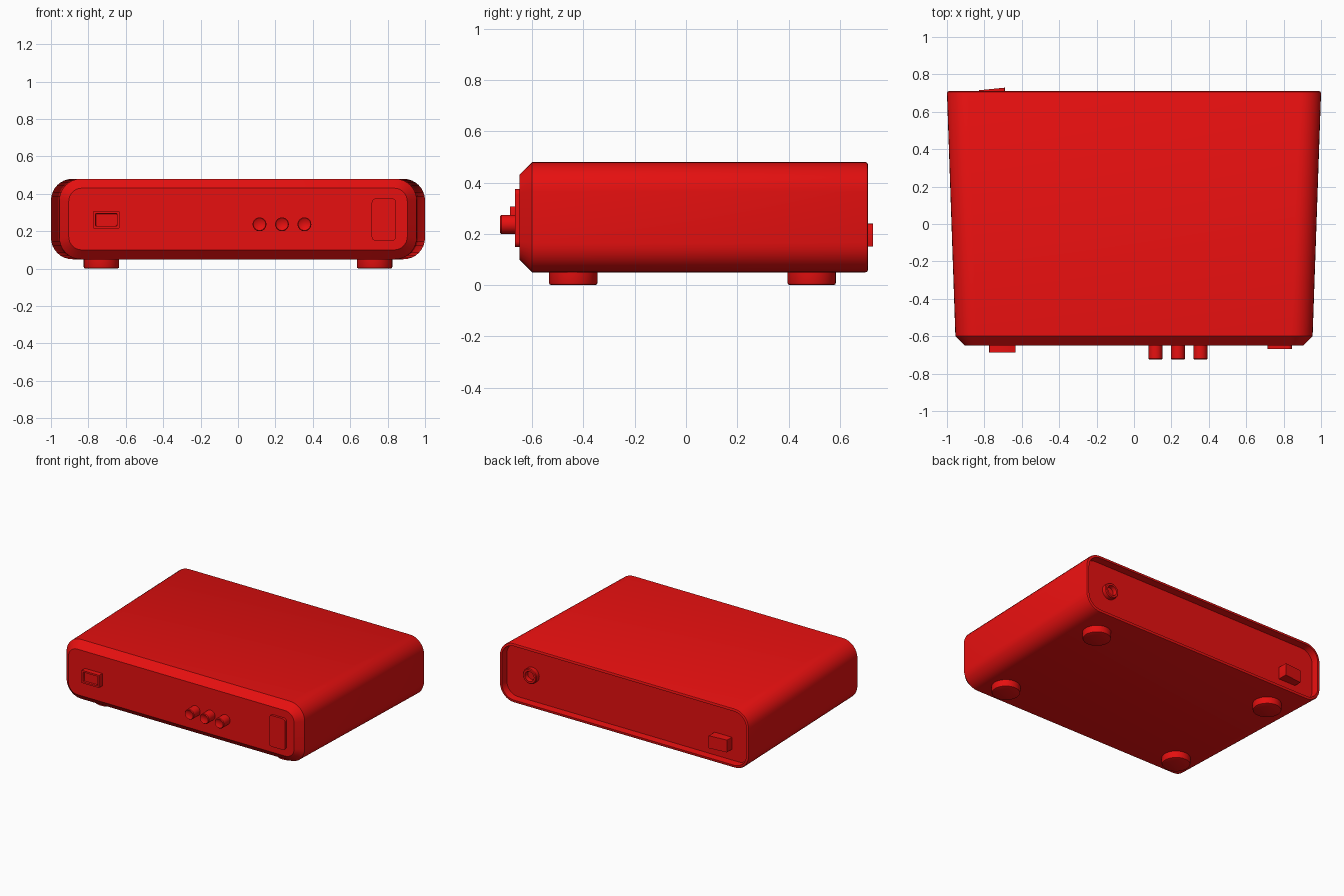
import bpy, bmesh
from math import sin, cos, pi
from mathutils import Vector

if "Cube" in bpy.data.objects:
    bpy.data.objects.remove(bpy.data.objects["Cube"], do_unlink=True)

red = bpy.data.materials.new("red_paint")
red.use_nodes = True
red.diffuse_color = (0.8, 0.005, 0.005, 1)
red.node_tree.nodes["Principled BSDF"].inputs["Base Color"].default_value = red.diffuse_color


def rounded_rect(y, cx, cz, hw, hh, r, steps=8):
    """Rounded rectangle facing along y."""
    pts = []
    for quarter, (sx, sz) in enumerate([(1, 1), (-1, 1), (-1, -1), (1, -1)]):
        for i in range(steps + 1):
            a = (quarter + i / steps) * pi / 2
            pts.append(Vector((cx + sx * (hw - r) + r * cos(a), y,
                               cz + sz * (hh - r) + r * sin(a))))
    return pts


def circle_y(y, cx, cz, r, n=24):
    return [Vector((cx + r * cos(2 * pi * i / n), y, cz + r * sin(2 * pi * i / n)))
            for i in range(n)]


def circle_z(z, cx, cy, r, n=32):
    return [Vector((cx + r * cos(2 * pi * i / n), cy + r * sin(2 * pi * i / n), z))
            for i in range(n)]


def loft(name, rings):
    """Skin a row of matching rings and cap both ends."""
    bm = bmesh.new()
    rows = [[bm.verts.new(p) for p in ring] for ring in rings]
    n = len(rows[0])
    for a, b in zip(rows, rows[1:]):
        for i in range(n):
            j = (i + 1) % n
            bm.faces.new((a[i], a[j], b[j], b[i]))
    bm.faces.new(rows[0])
    bm.faces.new(rows[-1])
    bmesh.ops.recalc_face_normals(bm, faces=bm.faces)
    mesh = bpy.data.meshes.new(name)
    bm.to_mesh(mesh)
    bm.free()
    mesh.materials.append(red)
    obj = bpy.data.objects.new(name, mesh)
    bpy.context.collection.objects.link(obj)
    bpy.ops.object.select_all(action="DESELECT")
    obj.select_set(True)
    bpy.context.view_layer.objects.active = obj
    bpy.ops.object.shade_smooth_by_angle()
    return obj


# Tapered case: chamfered front, thin rim and sunken panel at the back
MID = 0.265
case = [(-0.65, 0.905, 0.165, 0.07), (-0.60, 0.955, 0.215, 0.115),
        (0.70, 1.0, 0.215, 0.115), (0.707, 0.997, 0.212, 0.112),
        (0.71, 0.99, 0.205, 0.105), (0.71, 0.98, 0.195, 0.095),
        (0.66, 0.975, 0.19, 0.09)]
loft("case", [rounded_rect(y, 0, MID, hw, hh, r) for y, hw, hh, r in case])

# Feet
for side, sx in (("left", 1), ("right", -1)):
    for end, y in (("front", -0.44), ("back", 0.49)):
        profile = [(0.07, 0.095), (0.01, 0.095), (0.003, 0.092), (0, 0.085)]
        loft(f"{end}_{side}_foot", [circle_z(z, sx * 0.73, y, r) for z, r in profile])

# Row of round front buttons with dished ends
for i in range(3):
    profile = [(-0.64, 0.037), (-0.72, 0.037), (-0.725, 0.033),
               (-0.722, 0.027), (-0.716, 0.014)]
    loft(f"front_button_{i + 1}",
         [circle_y(y, 0.115 + 0.12 * i, 0.237, r) for y, r in profile])

# Front power switch: frame with a sunken key
switch = [(-0.64, 0.071, 0.046), (-0.687, 0.071, 0.046),
          (-0.687, 0.058, 0.034), (-0.675, 0.056, 0.032)]
loft("power_switch", [rounded_rect(y, -0.704, 0.261, hw, hh, 0.004, 2)
                      for y, hw, hh in switch])

# Front window plate
loft("front_window", [rounded_rect(y, 0.78, 0.262, 0.065, 0.113, 0.022)
                      for y in (-0.645, -0.667)])

# Tilted rocker switch on the back panel
rocker_end = rounded_rect(0.722, -0.76, 0.195, 0.07, 0.045, 0.004, 2)
for p in rocker_end:
    p.y += (p.x + 0.76) * 0.1
loft("back_rocker", [rounded_rect(0.65, -0.76, 0.195, 0.07, 0.045, 0.004, 2), rocker_end])

# Round socket on the back panel
socket = [(0.65, 0.055), (0.69, 0.055), (0.695, 0.05), (0.695, 0.036), (0.665, 0.033)]
loft("back_socket", [circle_y(y, 0.77, MID, r) for y, r in socket])
